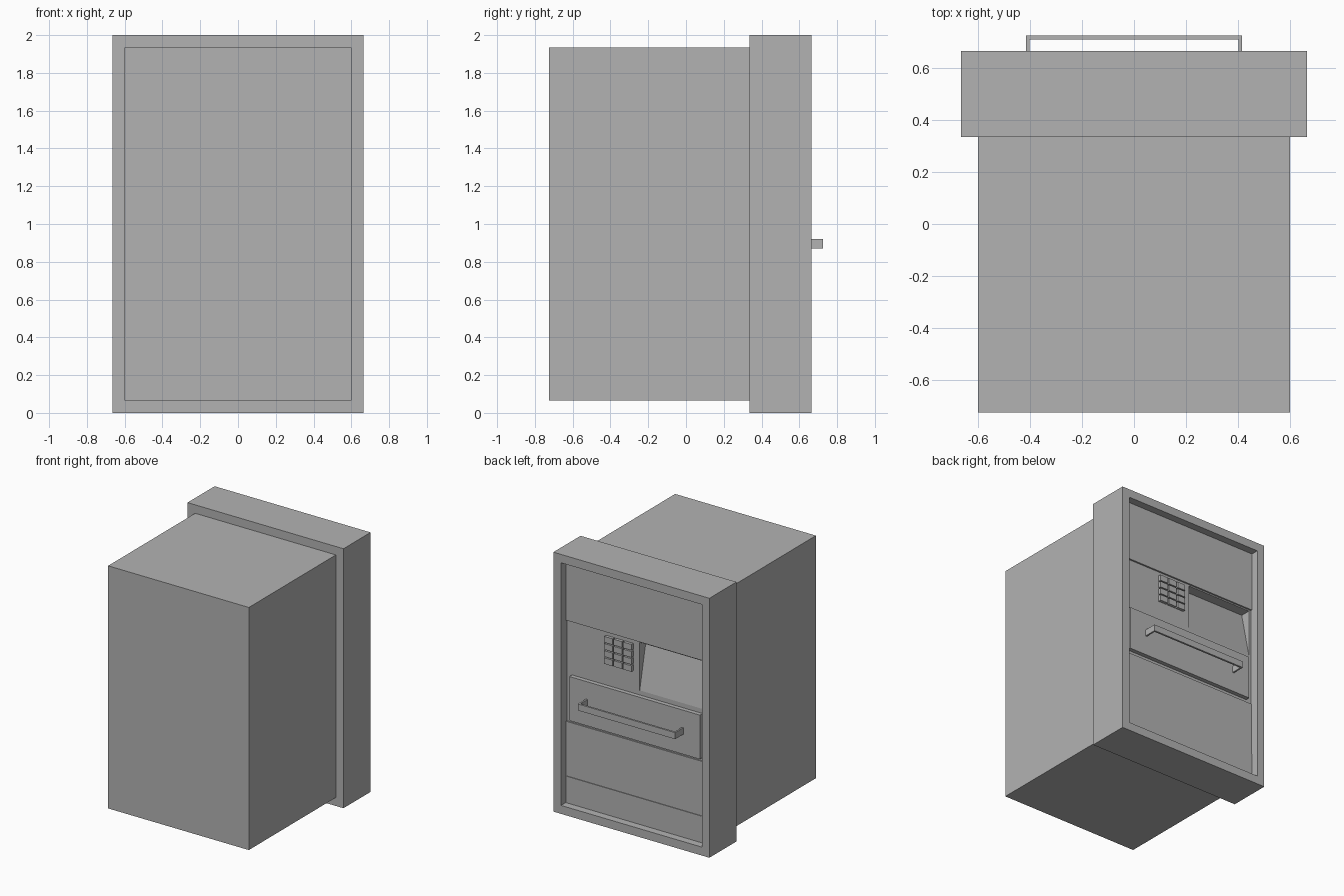
import bpy, bmesh

if "Cube" in bpy.data.objects:
    bpy.data.objects.remove(bpy.data.objects["Cube"])

grey = bpy.data.materials.new("cabinet_grey")
grey.diffuse_color = (0.45, 0.45, 0.45, 1)
grey.use_nodes = True
grey.node_tree.nodes["Principled BSDF"].inputs["Base Color"].default_value = grey.diffuse_color


def finish(name, bm):
    bmesh.ops.recalc_face_normals(bm, faces=bm.faces)
    me = bpy.data.meshes.new(name)
    bm.to_mesh(me)
    bm.free()
    me.materials.append(grey)
    ob = bpy.data.objects.new(name, me)
    bpy.context.collection.objects.link(ob)
    return ob


def add_prism(bm, pts, vec):
    """Extrude a closed outline along a vector."""
    f = bm.faces.new([bm.verts.new(p) for p in pts])
    r = bmesh.ops.extrude_face_region(bm, geom=[f], use_keep_orig=True)
    vs = [g for g in r["geom"] if isinstance(g, bmesh.types.BMVert)]
    bmesh.ops.translate(bm, verts=vs, vec=vec)


def add_box(bm, x0, x1, y0, y1, z0, z1):
    add_prism(bm, [(x0, y0, z0), (x1, y0, z0), (x1, y0, z1), (x0, y0, z1)], (0, y1 - y0, 0))


def box(name, *dims):
    bm = bmesh.new()
    add_box(bm, *dims)
    return finish(name, bm)


W, Z0, Z1 = 0.6, 0.065, 1.935      # opening of the surround
BACK = 0.335                       # plane where the body meets the surround

# main cabinet body
box("cabinet_body", -W, W, -0.725, BACK, Z0, Z1)

# surround: rectangular ring with an open centre
bm = bmesh.new()
rings = []
for y in (BACK, 0.665):
    for hx, lo, hi in ((0.665, 0, 2), (W, Z0, Z1)):
        rings.append([bm.verts.new(p) for p in
                      ((-hx, y, lo), (hx, y, lo), (hx, y, hi), (-hx, y, hi))])
ob, ib, of, inf = rings
for a, b in ((ob, ib), (of, inf), (ob, of), (ib, inf)):
    for i in range(4):
        j = (i + 1) % 4
        bm.faces.new((a[i], a[j], b[j], b[i]))
finish("surround", bm)

# upper fascia and lower panels inside the opening
box("upper_fascia", -W, W, BACK, 0.605, 1.47, Z1)
box("lower_door", -W, W, BACK, 0.602, 0.27, 0.69)
box("kick_panel", -W, W, BACK, 0.607, Z0, 0.27)

# control panel with a wedge-shaped screen recess, deepest at its top
F = 0.592
bm = bmesh.new()
add_box(bm, -0.02, W, BACK, F, 0.69, 1.47)
add_box(bm, -W, -0.582, BACK, F, 0.69, 1.47)
profile = [(BACK, 0.69), (F, 0.69), (F, 1.09), (F - 0.08, 1.46),
           (F, 1.46), (F, 1.47), (BACK, 1.47)]
add_prism(bm, [(-0.582, y, z) for y, z in profile], (0.562, 0, 0))
finish("control_panel", bm)

# keypad: three columns by four rows
bm = bmesh.new()
for c in range(3):
    for r in range(4):
        x, z = 0.035 + c * 0.081, 1.227 + r * 0.055
        add_box(bm, x, x + 0.07, F - 0.01, 0.615, z, z + 0.046)
finish("keypad_keys", bm)

# raised drawer front
box("drawer_front", -0.557, 0.557, F - 0.01, 0.625, 0.715, 1.055)

# drawer handle: bracket outline extruded upward
outer, inner = 0.415, 0.402
outline = [(-outer, 0.62), (-outer, 0.725), (outer, 0.725), (outer, 0.62),
           (inner, 0.62), (inner, 0.71), (-inner, 0.71), (-inner, 0.62)]
bm = bmesh.new()
add_prism(bm, [(x, y, 0.87) for x, y in outline], (0, 0, 0.05))
finish("drawer_handle", bm)
